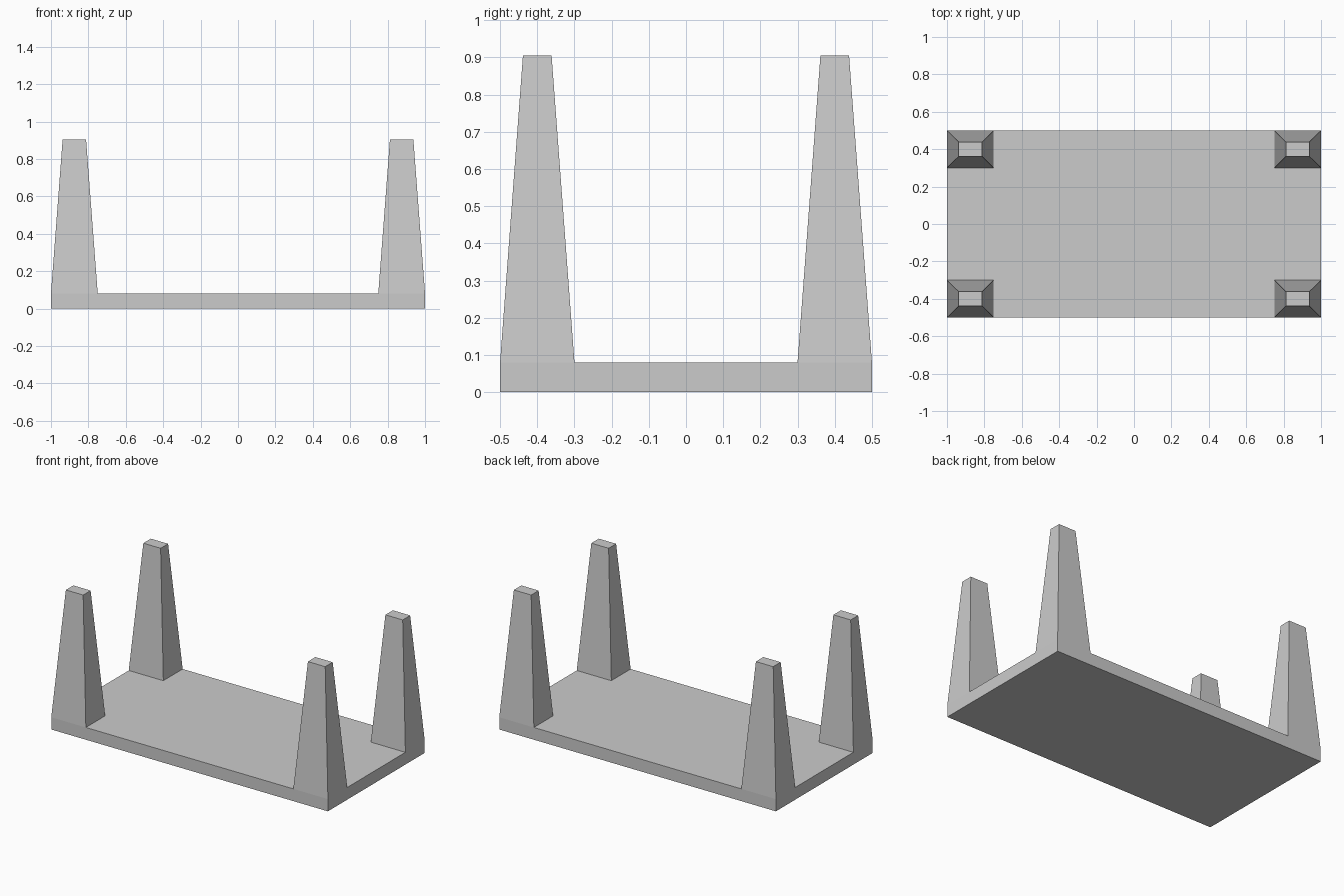
import bpy
import bmesh
from mathutils import Vector

cube = bpy.data.objects.get("Cube")
if cube:
    bpy.data.objects.remove(cube, do_unlink=True)

# Single plain grey material
grey = bpy.data.materials.new("light_grey")
grey.use_nodes = True
colour = (0.6, 0.6, 0.6, 1)
grey.diffuse_color = colour
grey.node_tree.nodes["Principled BSDF"].inputs["Base Color"].default_value = colour

SLAB = 0.08      # slab thickness
HEIGHT = 0.905   # overall height


def block(name, centre, size, z0, z1, taper=(1, 1), open_bottom=False):
    """Box from z0 to z1 whose top is scaled by taper."""
    bm = bmesh.new()
    bmesh.ops.create_cube(bm, size=1)
    for v in bm.verts:
        top = v.co.z > 0
        sx, sy = taper if top else (1, 1)
        v.co = Vector((centre[0] + v.co.x * size[0] * sx,
                       centre[1] + v.co.y * size[1] * sy,
                       z1 if top else z0))
    if open_bottom:
        bm.normal_update()
        bottom = [f for f in bm.faces if f.normal.z < -0.9]
        bmesh.ops.delete(bm, geom=bottom, context="FACES_ONLY")
    mesh = bpy.data.meshes.new(name)
    bm.to_mesh(mesh)
    bm.free()
    mesh.materials.append(grey)
    obj = bpy.data.objects.new(name, mesh)
    bpy.context.collection.objects.link(obj)
    return obj


# Flat rectangular slab
block("slab", (0, 0), (2, 1), 0, SLAB)

# Four tapered legs standing on the corners
for side, x in (("left", 1), ("right", -1)):
    for end, y in (("front", -1), ("back", 1)):
        block(f"{end}_{side}_leg", (x * 0.875, y * 0.4), (0.25, 0.2),
              SLAB, HEIGHT, taper=(0.5, 0.385), open_bottom=True)
